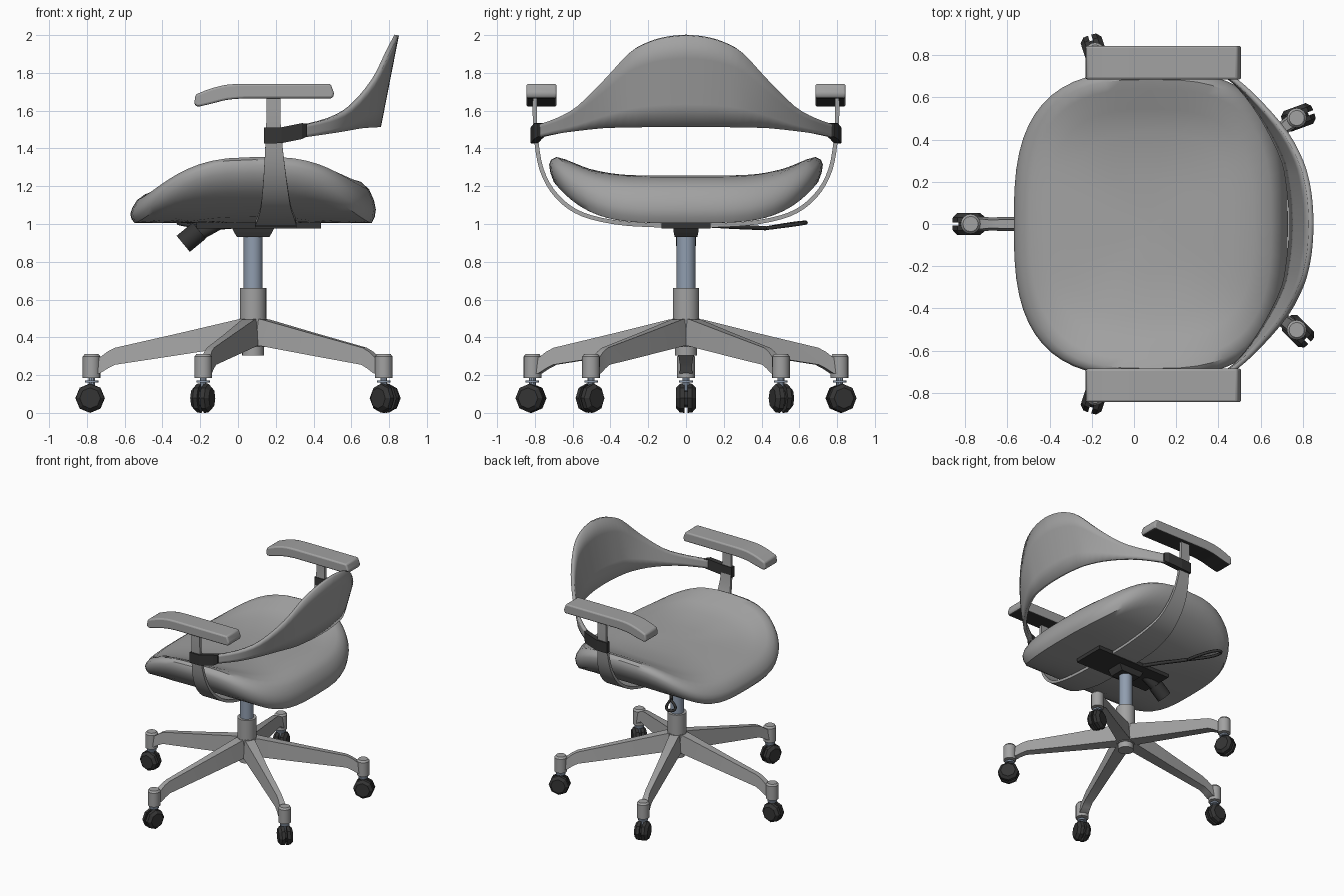
import bpy, bmesh, math
from mathutils import Vector as V

if "Cube" in bpy.data.objects:
    bpy.data.objects.remove(bpy.data.objects["Cube"])


def material(name, c):
    m = bpy.data.materials.new(name)
    m.diffuse_color = (*c, 1)
    m.use_nodes = True
    m.node_tree.nodes["Principled BSDF"].inputs["Base Color"].default_value = m.diffuse_color
    return m


GREY = material("grey", (0.36, 0.36, 0.36))
DARK = material("charcoal", (0.035, 0.035, 0.035))
STEEL = material("blue steel", (0.28, 0.34, 0.43))


def smooth(ob, angle=35):
    bpy.ops.object.select_all(action='DESELECT')
    ob.select_set(True)
    bpy.context.view_layer.objects.active = ob
    bpy.ops.object.shade_smooth_by_angle(angle=math.radians(angle))


def finish(name, bm, mat, angle=35):
    bmesh.ops.recalc_face_normals(bm, faces=bm.faces)
    me = bpy.data.meshes.new(name)
    bm.to_mesh(me)
    bm.free()
    me.materials.append(mat)
    ob = bpy.data.objects.new(name, me)
    bpy.context.collection.objects.link(ob)
    if angle:
        smooth(ob, angle)
    return ob


def loft(name, sections, mat, closed=True, angle=35):
    """Skin a list of cross-sections; closed sections get end caps."""
    bm = bmesh.new()
    rows = [[bm.verts.new(p) for p in s] for s in sections]
    n = len(rows[0])
    for a, b in zip(rows, rows[1:]):
        for i in range(n if closed else n - 1):
            j = (i + 1) % n
            bm.faces.new((a[i], a[j], b[j], b[i]))
    if closed:
        bm.faces.new(rows[0])
        bm.faces.new(rows[-1])
    return finish(name, bm, mat, angle)


def cyl(name, p0, p1, r0, r1, mat, seg=20, angle=35):
    p0, p1 = V(p0), V(p1)
    d = p1 - p0
    bm = bmesh.new()
    bmesh.ops.create_cone(bm, cap_ends=True, segments=seg, radius1=r0, radius2=r1, depth=d.length)
    rot = d.to_track_quat('Z', 'Y')
    for v in bm.verts:
        v.co = rot @ v.co + (p0 + p1) / 2
    return finish(name, bm, mat, angle)


def spline(pts, n=4):
    """Catmull-Rom through tuples of any length."""
    out = []
    p = [pts[0]] + list(pts) + [pts[-1]]
    for i in range(1, len(p) - 2):
        for k in range(n):
            t = k / n
            out.append(tuple(0.5 * (2 * b + (c - a) * t + (2 * a - 5 * b + 4 * c - d) * t * t
                                    + (3 * b - a - 3 * c + d) * t ** 3)
                             for a, b, c, d in zip(*p[i - 1:i + 3])))
    return out + [tuple(pts[-1])]


def mirrored(pts):
    """Extend a half path (starting at y = 0, y first) to both sides."""
    return [(-p[0], *p[1:]) for p in reversed(pts[1:])] + list(pts)


def box_section(x, y, z, ht, hh):
    return [(x, y - ht, z - hh), (x, y + ht, z - hh), (x, y + ht, z + hh), (x, y - ht, z + hh)]


CX, R = 0.08, 0.855

# five-star base with casters
for leg_deg, wheel_deg in ((180, 180), (108, 108), (36, 20), (-36, -45), (-108, -108)):
    a, w = math.radians(leg_deg), math.radians(wheel_deg)
    d, s = V((math.cos(a), math.sin(a), 0)), V((-math.sin(a), math.cos(a), 0))
    c = V((CX, 0, 0))
    # radius, top z, bottom z, top half width, bottom half width
    stations = [(0.0, 0.5, 0.355, 0.036, 0.05), (0.08, 0.495, 0.355, 0.036, 0.05),
                (0.4, 0.42, 0.305, 0.026, 0.04), (0.73, 0.345, 0.255, 0.02, 0.032),
                (0.77, 0.325, 0.235, 0.02, 0.032), (0.81, 0.295, 0.21, 0.024, 0.034),
                (0.85, 0.29, 0.205, 0.024, 0.034)]
    loft("base_leg", [[c + d * r + s * k * hw + V((0, 0, z))
                       for k, hw, z in ((-1, hb, zb), (1, hb, zb), (1, ht, zt), (-1, ht, zt))]
                      for r, zt, zb, ht, hb in stations], GREY, angle=25)
    p = c + d * R
    up = lambda z: p + V((0, 0, z))
    cyl("leg_socket", up(0.185), up(0.298), 0.047, 0.047, GREY, 16)
    cyl("leg_socket_cap", up(0.298), up(0.312), 0.047, 0.036, GREY, 16)
    cyl("caster_pin", up(0.09), up(0.19), 0.018, 0.018, STEEL, 10)
    cyl("caster_collar", up(0.16), up(0.172), 0.036, 0.036, STEEL, 12)
    axis = V((-math.sin(w), math.cos(w), 0))
    hub = up(0.078) + V((math.cos(w), math.sin(w), 0)) * 0.008
    for k in (-1, 1):
        cyl("caster_wheel", hub + axis * k * 0.008, hub + axis * k * 0.032, 0.078, 0.076, DARK, 8, 0)
        cyl("caster_wheel_face", hub + axis * k * 0.032, hub + axis * k * 0.052, 0.076, 0.055, DARK, 8, 0)
    cyl("caster_body", hub - axis * 0.02, hub + axis * 0.02, 0.05, 0.05, DARK, 8, 0)

# central column
cyl("column_foot", (CX, 0, 0.305), (CX, 0, 0.4), 0.058, 0.058, GREY)
cyl("column_core", (CX, 0, 0.35), (CX, 0, 0.5), 0.068, 0.072, GREY)
cyl("column_sleeve", (CX, 0, 0.49), (CX, 0, 0.66), 0.07, 0.07, GREY, 24)
cyl("gas_lift", (CX, 0, 0.65), (CX, 0, 0.95), 0.05, 0.05, STEEL, 24)

# tilt mechanism
loft("mechanism_plate", [box_section(x, 0, 0.995, 0.13, 0.018) for x in (-0.22, 0.44)], DARK, angle=0)
loft("mechanism_box", [[(CX + i * hx, j * hy, z) for i, j in ((-1, -1), (1, -1), (1, 1), (-1, 1))]
                       for z, hx, hy in ((0.93, 0.085, 0.06), (0.955, 0.1, 0.065), (0.985, 0.115, 0.068))],
     DARK, angle=0)
cyl("tension_stem", (-0.1, 0, 1.0), (-0.22, 0, 0.945), 0.03, 0.04, DARK, 12)
cyl("tension_knob", (-0.205, 0, 0.965), (-0.29, 0, 0.895), 0.055, 0.055, DARK, 14)


def rod(name, pts, r, cyclic=False):
    cu = bpy.data.curves.new(name, 'CURVE')
    cu.dimensions, cu.bevel_depth, cu.bevel_resolution, cu.use_fill_caps = '3D', r, 1, True
    sp = cu.splines.new('POLY')
    sp.points.add(len(pts) - 1)
    for q, co in zip(sp.points, pts):
        q.co = (*co, 1)
    sp.use_cyclic_u = cyclic
    cu.materials.append(DARK)
    ob = bpy.data.objects.new(name, cu)
    bpy.context.collection.objects.link(ob)
    bpy.ops.object.select_all(action='DESELECT')
    ob.select_set(True)
    bpy.context.view_layer.objects.active = ob
    bpy.ops.object.convert(target='MESH')


# height lever with a loop handle
rod("lever_arm", [(0.04, 0.08, 0.995), (-0.05, 0.25, 0.985), (-0.16, 0.42, 0.978)], 0.013)
loop = []
for i in range(18):
    t = 2 * math.pi * i / 18
    u, v = -math.cos(t) * 0.125, math.sin(t) * (0.03 - 0.018 * math.cos(t))
    loop.append((-0.235 - 0.58 * u + 0.81 * v, 0.53 + 0.81 * u + 0.58 * v, 0.993 + 0.12 * u))
rod("lever_loop", loop, 0.011, True)

# seat cushion: rounded plan, curled up at both sides
rings = [(0.3, 0), (0.6, 0), (0.8, 0), (0.9, 0), (0.965, 0.0), (0.99, 0.025), (1, 0.06), (0.985, 0.1),
         (0.945, 0.15), (0.88, 0.185), (0.75, 0.212), (0.6, 0.225), (0.3, 0.235)]
bm = bmesh.new()
N = 56


def seat_ring(r, h):
    out = []
    for i in range(N):
        t = 2 * math.pi * i / N
        c, s = math.cos(t), math.sin(t)
        e = 2 / 2.9
        x = 0.65 * r * math.copysign(abs(c) ** e, c)
        y = 0.725 * r * math.copysign(abs(s) ** e, s)
        z = 1.005 + 0.25 * (abs(y) / 0.725) ** 4 + h * (1 + 0.2 * c * r)
        out.append(bm.verts.new((CX + x, y, z)))
    return out


rows = [seat_ring(*q) for q in rings]
for a, b in zip(rows, rows[1:]):
    for i in range(N):
        j = (i + 1) % N
        bm.faces.new((a[i], a[j], b[j], b[i]))
for row, z in ((rows[0], 1.005), (rows[-1], 1.24)):
    mid = bm.verts.new((CX, 0, z))
    for i in range(N):
        bm.faces.new((row[i], row[(i + 1) % N], mid))
finish("seat", bm, GREY, 40)

# U-shaped arm band under the seat: y, z, left x, right x
half = [(0, 0.99, 0.09, 0.31), (0.3, 1.0, 0.09, 0.31), (0.5, 1.035, 0.105, 0.3), (0.62, 1.09, 0.12, 0.28),
        (0.71, 1.18, 0.13, 0.265), (0.765, 1.29, 0.138, 0.25), (0.79, 1.42, 0.145, 0.235),
        (0.8, 1.55, 0.15, 0.225), (0.8, 1.68, 0.15, 0.225)]
path = mirrored(spline(half, 3))
secs = []
for i, (y, z, x0, x1) in enumerate(path):
    p, q = path[max(i - 1, 0)], path[min(i + 1, len(path) - 1)]
    n = V((0, -(q[1] - p[1]), q[0] - p[0])).normalized() * 0.011
    secs.append([V((x, y, z)) + n * k for x, k in ((x0, -1), (x1, -1), (x1, 1), (x0, 1))])
loft("arm_band", secs, GREY)

# backrest shell: y, top x, top z, bottom x, bottom z
half = [(0, 0.84, 2.0, 0.745, 1.515), (0.1, 0.835, 1.99, 0.742, 1.515), (0.2, 0.82, 1.962, 0.73, 1.515),
        (0.3, 0.79, 1.905, 0.71, 1.513), (0.43, 0.72, 1.765, 0.65, 1.51), (0.57, 0.6, 1.625, 0.565, 1.495),
        (0.68, 0.48, 1.56, 0.47, 1.478), (0.79, 0.32, 1.52, 0.32, 1.455)]
back = loft("backrest", [[(xb + (xt - xb) * k / 4, y, zb + (zt - zb) * k / 4) for k in range(5)]
                         for y, xt, zt, xb, zb in mirrored(spline(half, 3))], GREY, closed=False)
sol = back.modifiers.new("thickness", 'SOLIDIFY')
sol.thickness, sol.offset = 0.024, 0

# armrest pads and backrest brackets
profile = spline([(-0.225, 1.685), (-0.15, 1.715), (-0.06, 1.737), (0.03, 1.742)], 3) + \
    [(0.49, 1.742), (0.51, 1.69), (0.5, 1.665)] + \
    spline([(0.03, 1.665), (-0.06, 1.657), (-0.14, 1.637), (-0.215, 1.62)], 3) + [(-0.232, 1.635)]
for k in (-1, 1):
    pad = loft("armrest", [[(x, k * 0.765 + w, z) for x, z in profile] for w in (-0.08, 0.08)], GREY, angle=0)
    pad.data.materials.append(DARK)
    for f in pad.data.polygons:
        f.material_index = 1 if f.normal.z < -0.7 else 0
    bv = pad.modifiers.new("rounding", 'BEVEL')
    bv.width, bv.segments, bv.limit_method, bv.angle_limit = 0.022, 3, 'ANGLE', math.radians(40)
    smooth(pad, 50)
    loft("back_bracket", [box_section(x, k * y, z, t, h) for x, y, z, t, h in
                          ((0.138, 0.8, 1.468, 0.018, 0.042), (0.23, 0.802, 1.47, 0.02, 0.042),
                           (0.34, 0.783, 1.492, 0.02, 0.042), (0.365, 0.765, 1.497, 0.018, 0.034))],
         DARK, angle=0)
